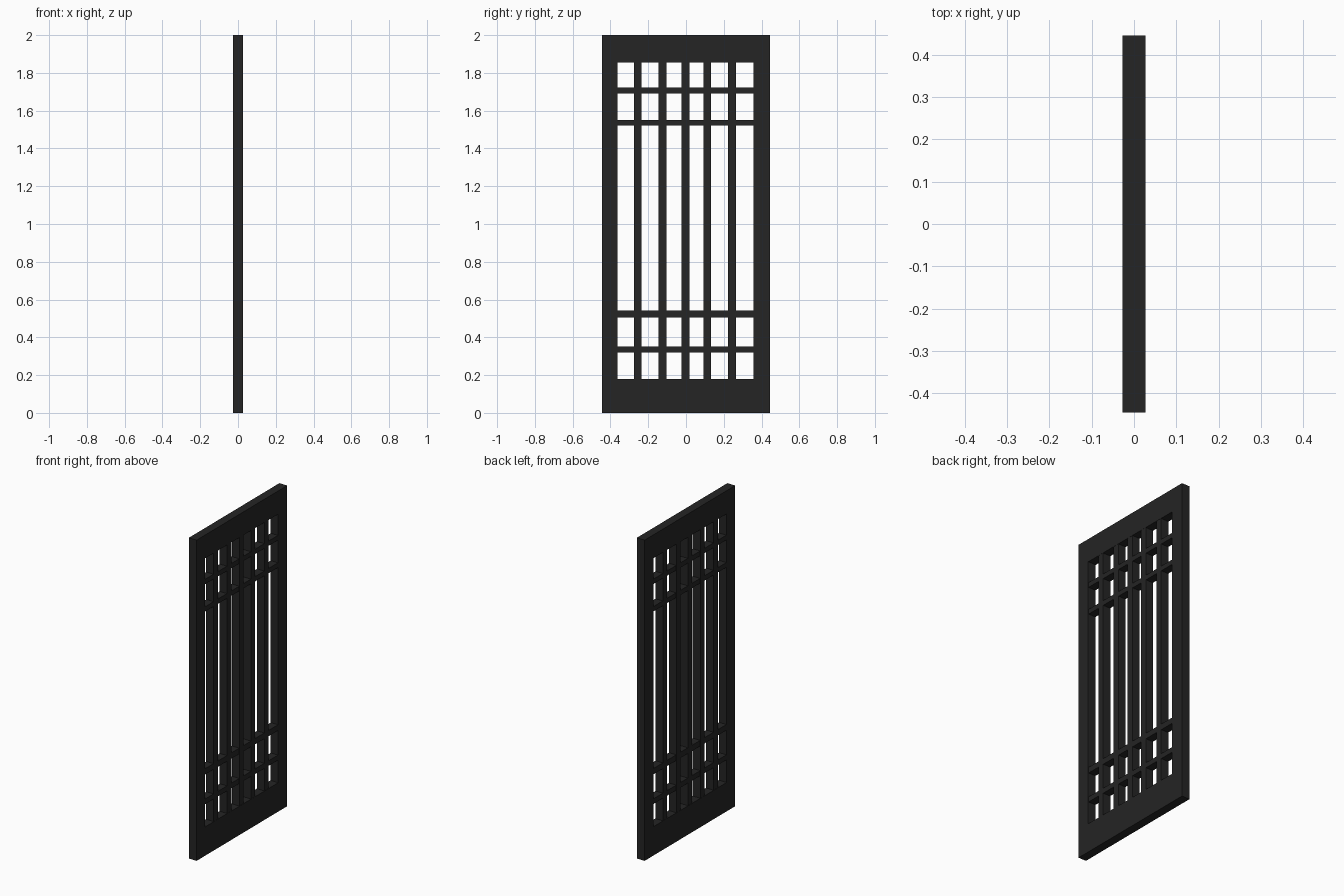
import bpy

if "Cube" in bpy.data.objects:
    bpy.data.objects.remove(bpy.data.objects["Cube"])

black = bpy.data.materials.new("charcoal_black")
black.diffuse_color = (0.018, 0.018, 0.018, 1)
black.use_nodes = True
black.node_tree.nodes["Principled BSDF"].inputs["Base Color"].default_value = black.diffuse_color

W, D, H = 0.446, 0.027, 2.0      # half width, half depth, height
Y0, Y1 = -0.362, 0.358           # opening sides
Z0, Z1 = 0.18, 1.855             # opening bottom and top


def box(name, d, y0, y1, z0, z1):
    bpy.ops.mesh.primitive_cube_add(size=1, location=(0, (y0 + y1) / 2, (z0 + z1) / 2))
    o = bpy.context.object
    o.name = name
    o.scale = (2 * d, y1 - y0, z1 - z0)
    bpy.ops.object.transform_apply(location=False, rotation=False, scale=True)
    o.data.materials.append(black)
    return o


# Outer frame: full-height stiles, rails between them
box("left_stile", D, -W, Y0, 0, H)
box("right_stile", D, Y1, W, 0, H)
box("bottom_rail", D, Y0, Y1, 0, Z0)
box("top_rail", D, Y0, Y1, Z1, H)

# Vertical lattice bars
for y in (-0.256, -0.124, -0.003, 0.112, 0.244):
    box("vertical_bar", D - 0.001, y - 0.0205, y + 0.0205, Z0, Z1)

# Horizontal lattice bars
for z, h in ((0.336, 0.016), (0.523, 0.018), (1.536, 0.015), (1.707, 0.015)):
    box("horizontal_bar", D - 0.002, Y0, Y1, z - h, z + h)
